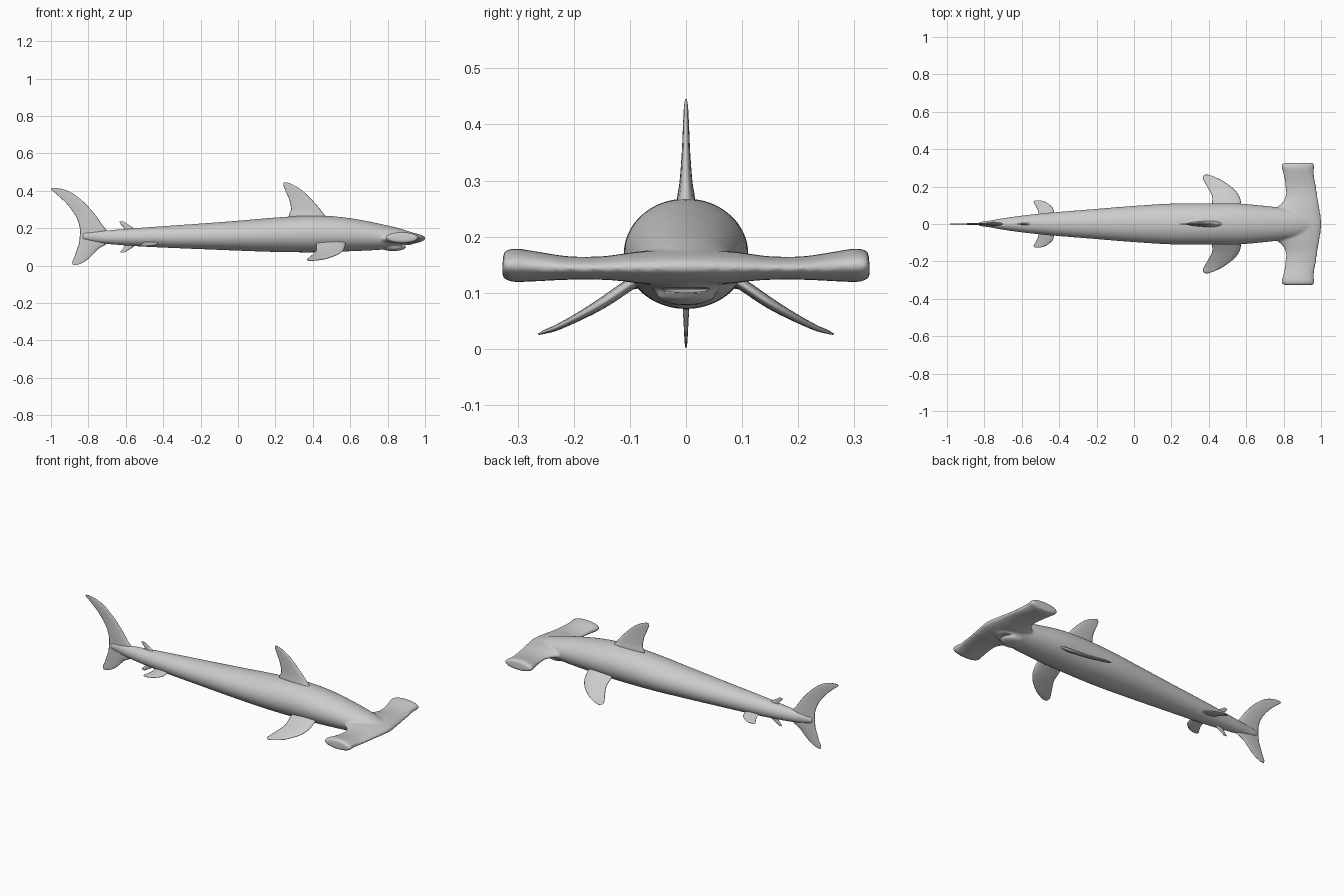
import bpy, bmesh
from math import sin, cos, pi
from mathutils import Matrix, Vector

if "Cube" in bpy.data.objects:
    bpy.data.objects.remove(bpy.data.objects["Cube"])


def resample(rows, sub=5):
    """Catmull-Rom interpolation through rows of numbers."""
    out, n = [], len(rows)
    for i in range(n - 1):
        a, b = rows[max(i - 1, 0)], rows[i]
        c, d = rows[i + 1], rows[min(i + 2, n - 1)]
        for k in range(sub):
            t = k / sub
            out.append([0.5 * (2 * q + (r - p) * t + (2 * p - 5 * q + 4 * r - s) * t * t
                               + (3 * q - p - 3 * r + s) * t ** 3)
                        for p, q, r, s in zip(a, b, c, d)])
    return out + [list(rows[-1])]


def loft(bm, rings):
    """Skin closed rings and cap both ends."""
    vs = [[bm.verts.new(p) for p in ring] for ring in rings]
    n = len(vs[0])
    for a, b in zip(vs, vs[1:]):
        for i in range(n):
            j = (i + 1) % n
            bm.faces.new((a[i], a[j], b[j], b[i]))
    bm.faces.new(vs[0])
    bm.faces.new(vs[-1])
    bmesh.ops.recalc_face_normals(bm, faces=bm.faces)


def blade(rows, taper=0.6, n=20):
    """Rings of foil sections; row = (y, z, leading x, trailing x, half thickness)."""
    rows, rings = resample(rows), []
    for i, (y, z, le, te, t) in enumerate(rows):
        p, q = rows[max(i - 1, 0)], rows[min(i + 1, len(rows) - 1)]
        tan = Vector((q[0] - p[0], q[1] - p[1])).normalized()
        ring = []
        for k in range(n):
            a = 2 * pi * k / n
            c = (1 - cos(a)) / 2
            h = t * sin(a) * (1 - taper * c)
            ring.append((le + (te - le) * c, y - tan.y * h, z + tan.x * h))
        rings.append(ring)
    return rings


def finish(name, bm):
    me = bpy.data.meshes.new(name)
    bm.to_mesh(me)
    bm.free()
    me.polygons.foreach_set("use_smooth", [True] * len(me.polygons))
    ob = bpy.data.objects.new(name, me)
    bpy.context.collection.objects.link(ob)
    return ob


def ellipsoid(bm, loc, rad):
    bmesh.ops.create_uvsphere(bm, u_segments=32, v_segments=16, radius=1,
                              matrix=Matrix.Translation(loc) @ Matrix.Diagonal((*rad, 1)))


def fin(name, rows, mirror=False):
    bm = bmesh.new()
    loft(bm, blade(rows))
    ob = finish(name, bm)
    if mirror:
        ob.modifiers.new("mirror", "MIRROR").use_axis = (False, True, False)
    return ob


# Body: x, half width, top z, bottom z
body = [(-0.83, .010, .175, .140), (-0.76, .020, .184, .125), (-0.68, .034, .190, .114),
        (-0.5, .056, .204, .101), (-0.2, .081, .225, .088), (0, .097, .240, .080),
        (0.2, .109, .257, .073), (0.4, .111, .268, .071), (0.55, .110, .260, .075),
        (0.68, .099, .240, .080), (0.78, .088, .219, .086), (0.86, .076, .200, .094),
        (0.92, .058, .181, .110), (0.975, .025, .162, .132)]
bm = bmesh.new()
loft(bm, [[(x, w * cos(2 * pi * k / 40), (t + b) / 2 + (t - b) / 2 * sin(2 * pi * k / 40))
           for k in range(40)] for x, w, t, b in resample(body)])

# Hammer head, half span mirrored about the centre
half = [(.327, .148, .945, .815, .016), (.323, .148, .962, .795, .025),
        (.305, .149, .964, .788, .030), (.27, .147, .962, .797, .027),
        (.21, .144, .972, .808, .021), (.15, .144, .981, .810, .021),
        (.11, .145, .988, .788, .025), (.08, .145, .993, .755, .029)]
hammer = [(-y, *r) for y, *r in half] + [(0, .146, 1.003, .72, .034)] + half[::-1]
loft(bm, blade(hammer, 0))

# Lower jaw, then everything fused into one smooth skin
ellipsoid(bm, (.83, 0, .097), (.066, .054, .019))
shark = finish("body_and_head", bm)
rm = shark.modifiers.new("fuse", "REMESH")
rm.mode = 'VOXEL'
rm.voxel_size = .006
rm.use_smooth_shade = True
sm = shark.modifiers.new("soften", "SMOOTH")
sm.factor, sm.iterations = .5, 6

# Mouth slit
bm = bmesh.new()
ellipsoid(bm, (.888, 0, .106), (.045, .044, .005))
cutter = finish("mouth_cutter", bm)
cutter.hide_render = True
cutter.hide_set(True)
bo = shark.modifiers.new("mouth", "BOOLEAN")
bo.operation, bo.object = 'DIFFERENCE', cutter

# Fins
fin("dorsal_fin", [(0, .235, .51, .275, .026), (0, .27, .465, .272, .021),
                   (0, .30, .441, .283, .015), (0, .35, .397, .275, .010),
                   (0, .40, .345, .254, .007), (0, .43, .300, .243, .005),
                   (0, .445, .262, .245, .002)])
fin("tail_fin", [(0, .002, -.864, -.882, .002), (0, .02, -.822, -.886, .004),
                 (0, .05, -.785, -.873, .006), (0, .09, -.745, -.860, .009),
                 (0, .12, -.700, -.850, .012), (0, .18, -.700, -.845, .013),
                 (0, .22, -.727, -.850, .011), (0, .27, -.762, -.870, .008),
                 (0, .33, -.815, -.915, .006), (0, .38, -.875, -.968, .005),
                 (0, .405, -.925, -.998, .003), (0, .415, -.970, -.996, .002)])
fin("pectoral_fins", [(.07, .135, .575, .420, .014), (.11, .108, .573, .418, .014),
                      (.15, .081, .562, .417, .013), (.19, .058, .530, .397, .010),
                      (.23, .038, .475, .374, .007), (.25, .031, .436, .368, .005),
                      (.263, .026, .400, .375, .002)], True)
fin("pelvic_fins", [(.035, .125, -.425, -.510, .008), (.065, .118, -.428, -.512, .008),
                    (.09, .112, -.437, -.522, .007), (.115, .107, -.468, -.536, .005),
                    (.126, .105, -.500, -.532, .002)], True)
fin("second_dorsal_fin", [(0, .185, -.545, -.610, .010), (0, .205, -.565, -.612, .008),
                          (0, .222, -.592, -.628, .005), (0, .236, -.612, -.634, .002)])
fin("anal_fin", [(0, .125, -.540, -.605, .010), (0, .100, -.560, -.608, .008),
                 (0, .082, -.588, -.624, .005), (0, .069, -.610, -.630, .002)])
